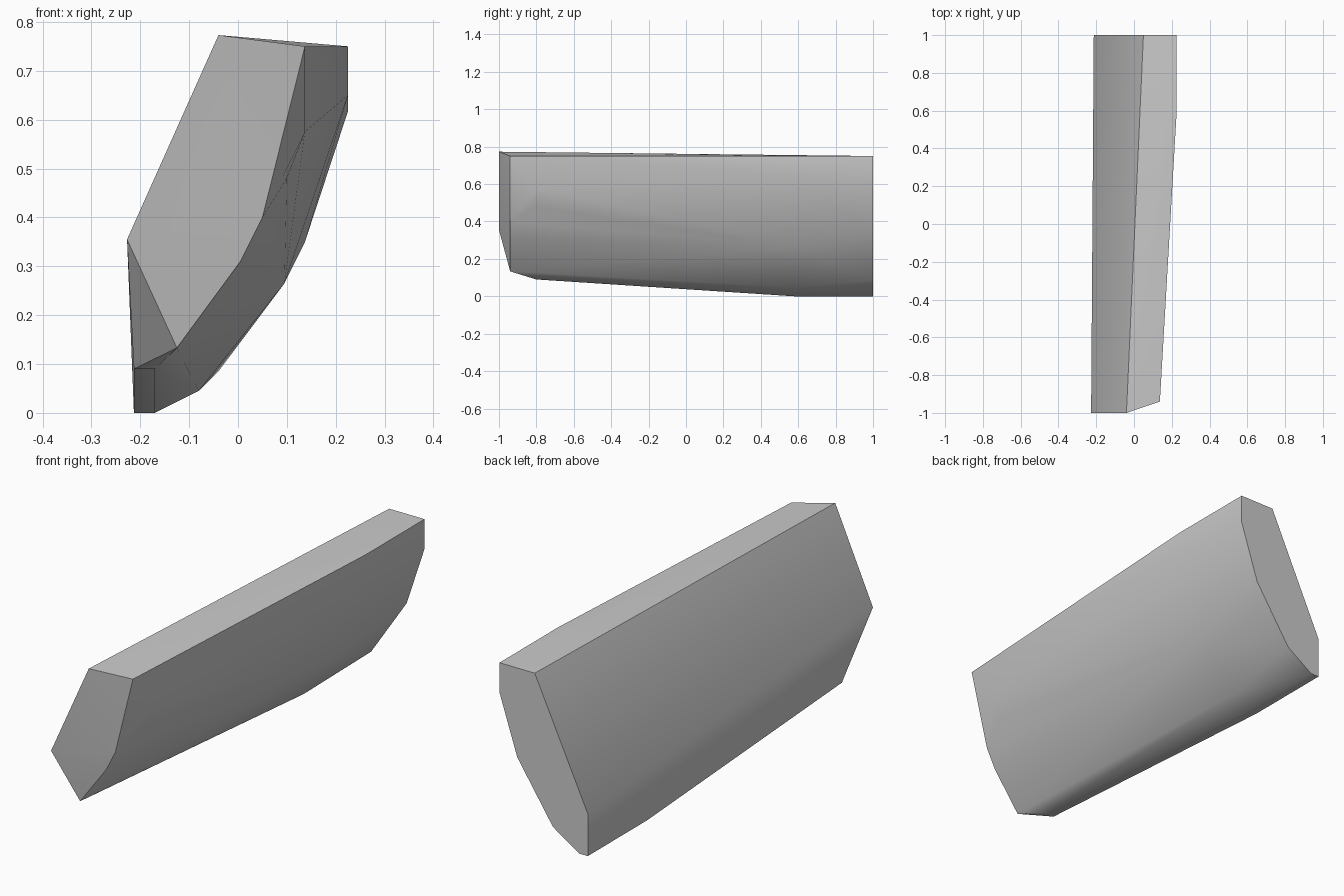
import bpy
import bmesh
import math

cube = bpy.data.objects.get("Cube")
if cube:
    bpy.data.objects.remove(cube, do_unlink=True)


def flat_material(name, color):
    material = bpy.data.materials.new(name)
    material.use_nodes = True
    material.diffuse_color = color
    for node in material.node_tree.nodes:
        if node.type == "BSDF_PRINCIPLED":
            node.inputs["Base Color"].default_value = color
    return material


def hull_from_sections(name, sections, material):
    """Wrap a convex skin around cross-sections given as depth: [(x, z), ...]."""
    bm = bmesh.new()
    for depth, outline in sections.items():
        for x, z in outline:
            bm.verts.new((x, depth, z))
    result = bmesh.ops.convex_hull(bm, input=bm.verts[:])
    unused = [v for v in bm.verts if not v.link_faces]
    bmesh.ops.delete(bm, geom=unused, context="VERTS")
    # Merge the coplanar triangles into clean flat faces
    bmesh.ops.dissolve_limit(bm, angle_limit=math.radians(0.5),
                             verts=bm.verts[:], edges=bm.edges[:])
    bmesh.ops.recalc_face_normals(bm, faces=bm.faces[:])
    mesh = bpy.data.meshes.new(name)
    bm.to_mesh(mesh)
    bm.free()
    mesh.materials.append(material)
    obj = bpy.data.objects.new(name, mesh)
    bpy.context.collection.objects.link(obj)
    return obj


# Cross-sections of the curved panel, from the bevelled nose to the flat back
panel_sections = {
    -1.0: [(-0.04, 0.773), (-0.227, 0.355)],
    -0.94: [(0.137, 0.75), (0.05, 0.4), (0.005, 0.31), (-0.125, 0.133)],
    -0.8: [(0.137, 0.575), (0.1, 0.48), (-0.17, 0.09), (-0.213, 0.09)],
    0.58: [(0.225, 0.75), (0.225, 0.65), (0.18, 0.53), (0.095, 0.265),
           (-0.08, 0.045), (-0.17, 0), (-0.213, 0)],
    1.0: [(0.05, 0.75), (0.225, 0.75), (0.225, 0.617), (0.137, 0.35),
          (-0.04, 0.085), (-0.17, 0), (-0.213, 0), (-0.213, 0.19)],
}

grey = flat_material("plain grey", (0.6, 0.6, 0.6, 1))
panel = hull_from_sections("curved_panel", panel_sections, grey)

# Smooth the curved side, keep the hard edges
bpy.ops.object.select_all(action="DESELECT")
panel.select_set(True)
bpy.context.view_layer.objects.active = panel
bpy.ops.object.shade_smooth_by_angle(angle=math.radians(30))
